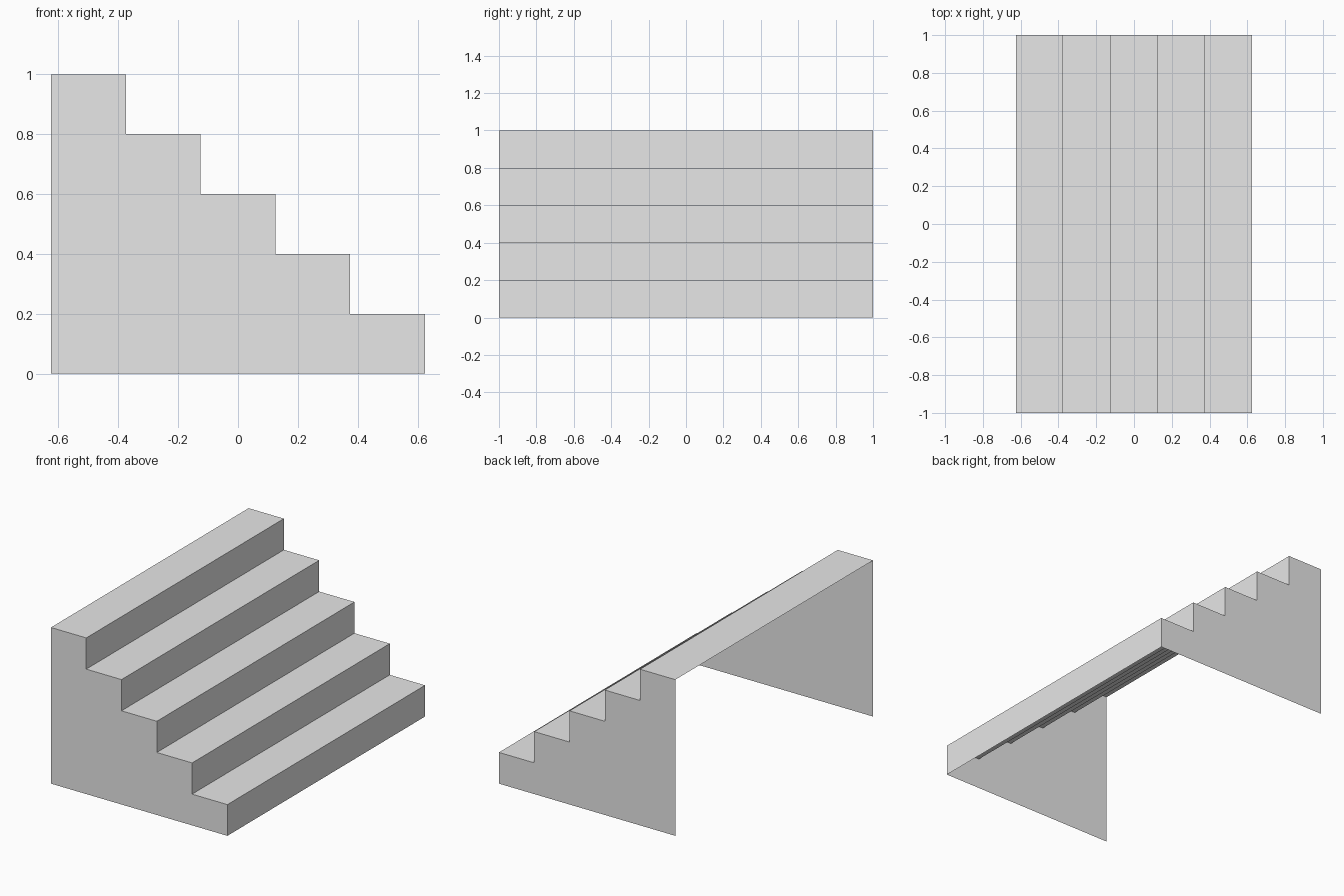
import bpy
import bmesh

STEPS = 5
RUN, RISE = 0.25, 0.2
HALF_X, HALF_Y = STEPS * RUN / 2, 1.0

cube = bpy.data.objects.get("Cube")
if cube:
    bpy.data.objects.remove(cube, do_unlink=True)

grey = bpy.data.materials.new("light_grey")
grey.use_nodes = True
colour = (0.8, 0.8, 0.8, 1)
grey.diffuse_color = colour
grey.node_tree.nodes["Principled BSDF"].inputs["Base Color"].default_value = colour


def add_sheet(name, faces):
    """Make an object from a list of faces, each a list of points."""
    bm = bmesh.new()
    for points in faces:
        bm.faces.new([bm.verts.new(p) for p in points])
    bmesh.ops.remove_doubles(bm, verts=bm.verts, dist=0.0001)
    mesh = bpy.data.meshes.new(name)
    bm.to_mesh(mesh)
    bm.free()
    mesh.materials.append(grey)
    obj = bpy.data.objects.new(name, mesh)
    bpy.context.collection.objects.link(obj)


# Stepped profile, climbing from the low +x end to the tall -x end
profile = [(HALF_X, 0)]
for i in range(STEPS):
    x, z = HALF_X - i * RUN, (i + 1) * RISE
    profile += [(x, z), (x - RUN, z)]

# Risers and treads: a folded sheet, open at the back and underneath
add_sheet("risers_and_treads", [
    [(x1, -HALF_Y, z1), (x1, HALF_Y, z1), (x2, HALF_Y, z2), (x2, -HALF_Y, z2)]
    for (x1, z1), (x2, z2) in zip(profile, profile[1:])])

# Stepped side panels, one column under each tread, facing outward
for name, y in (("front_side_panel", -HALF_Y), ("back_side_panel", HALF_Y)):
    outline = [(x, y, z) for x, z in profile] + [(-HALF_X, y, 0)]
    add_sheet(name, [outline[::-1] if y < 0 else outline])
